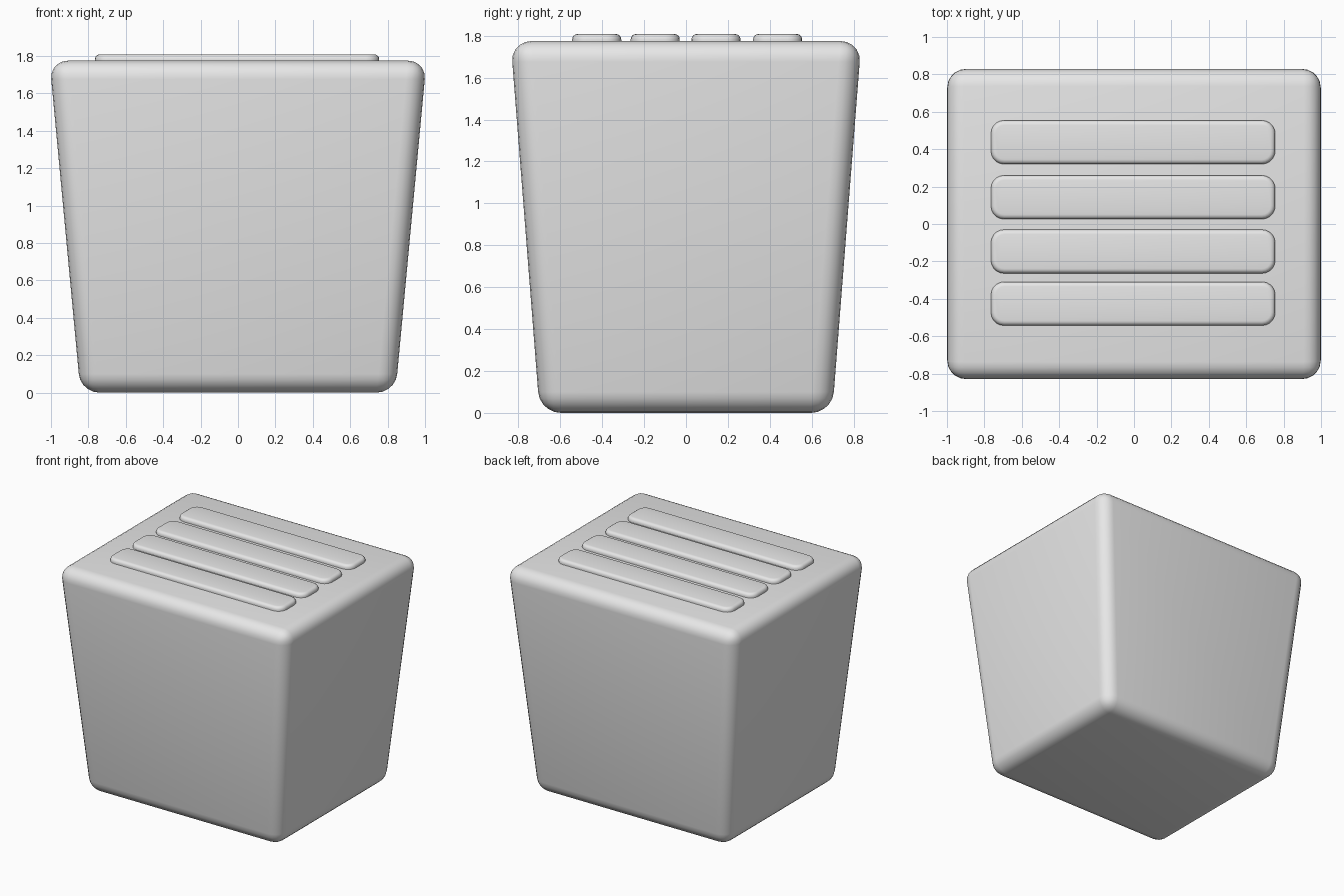
import bpy, bmesh, math

cube = bpy.data.objects.get("Cube")
if cube:
    bpy.data.objects.remove(cube, do_unlink=True)

grey = bpy.data.materials.new("plain_grey")
grey.use_nodes = True
grey.diffuse_color = (0.8, 0.8, 0.8, 1)
grey.node_tree.nodes["Principled BSDF"].inputs["Base Color"].default_value = (0.8, 0.8, 0.8, 1)


def box(bottom, top, z0, z1):
    """Box whose half sizes change from bottom to top."""
    bm = bmesh.new()
    bmesh.ops.create_cube(bm, size=2)
    for v in bm.verts:
        hx, hy = top if v.co.z > 0 else bottom
        v.co = (v.co.x * hx, v.co.y * hy, z1 if v.co.z > 0 else z0)
    return bm


def round_edges(bm, edges, offset, segments):
    bmesh.ops.bevel(bm, geom=edges, offset=offset, segments=segments,
                    profile=0.5, affect='EDGES', clamp_overlap=True)


def finish(bm, name, location=(0, 0, 0)):
    bmesh.ops.recalc_face_normals(bm, faces=bm.faces[:])
    mesh = bpy.data.meshes.new(name)
    bm.to_mesh(mesh)
    bm.free()
    mesh.materials.append(grey)
    obj = bpy.data.objects.new(name, mesh)
    obj.location = location
    bpy.context.collection.objects.link(obj)
    bpy.ops.object.select_all(action='DESELECT')
    obj.select_set(True)
    bpy.context.view_layer.objects.active = obj
    bpy.ops.object.shade_smooth_by_angle(angle=math.radians(35))


# Tapered body, rounded on every edge
body = box((0.842, 0.698), (1.008, 0.837), 0, 1.775)
round_edges(body, body.edges[:], 0.1, 5)
finish(body, "tapered_body")

# Four raised bars across the top
for i, y in enumerate((-0.426, -0.147, 0.143, 0.437)):
    half = (0.76, 0.117)
    bar = box(half, half, 1.74, 1.808)
    upright = [e for e in bar.edges
               if abs(e.verts[0].co.z - e.verts[1].co.z) > 0.01]
    round_edges(bar, upright, 0.07, 5)
    rim = [e for e in bar.edges if all(v.co.z > 1.8 for v in e.verts)]
    round_edges(bar, rim, 0.025, 4)
    finish(bar, f"top_bar_{i + 1}", (-0.005, y, 0))
